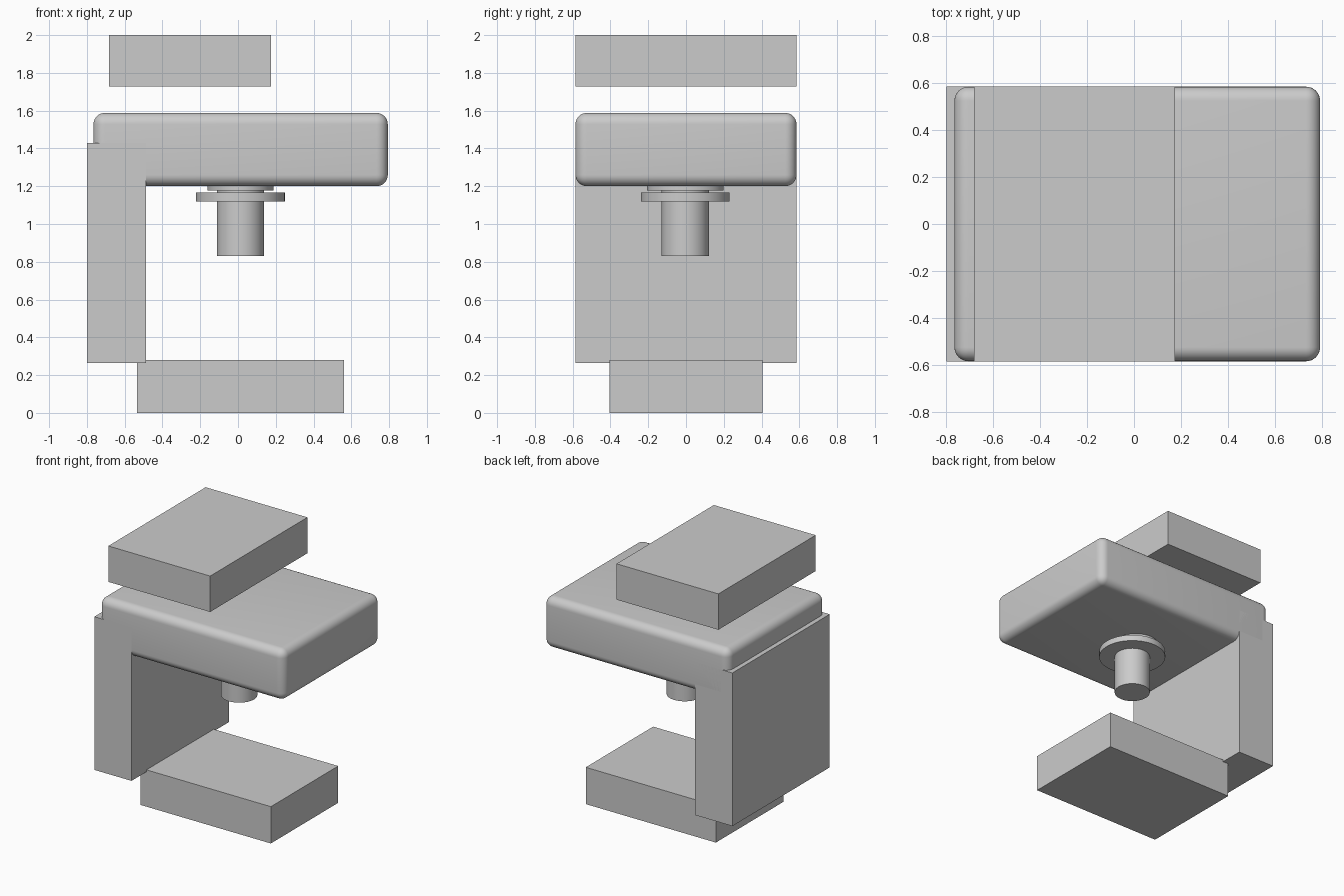
import bpy
import math

if "Cube" in bpy.data.objects:
    bpy.data.objects.remove(bpy.data.objects["Cube"])


def box(name, x, y, z):
    """Box from (min, max) ranges on each axis."""
    bpy.ops.mesh.primitive_cube_add(
        size=1, location=[(a + b) / 2 for a, b in (x, y, z)])
    ob = bpy.context.object
    ob.name = name
    ob.scale = [b - a for a, b in (x, y, z)]
    bpy.ops.object.transform_apply(location=False, rotation=False, scale=True)
    return ob


def disc(name, rx, ry, z0, z1):
    """Upright smooth cylinder on the nozzle axis."""
    bpy.ops.mesh.primitive_cylinder_add(
        vertices=64, radius=1, depth=z1 - z0,
        location=(0.013, -0.004, (z0 + z1) / 2))
    ob = bpy.context.object
    ob.name = name
    ob.scale = (rx, ry, 1)
    bpy.ops.object.transform_apply(location=False, rotation=False, scale=True)
    bpy.ops.object.shade_smooth_by_angle(angle=math.radians(35))
    return ob


# Plain blocks: base, column, floating lid
box("base_tray", (-0.535, 0.56), (-0.405, 0.405), (0, 0.28))
box("rear_column", (-0.80, -0.487), (-0.585, 0.585), (0.265, 1.43))
box("top_tank", (-0.682, 0.175), (-0.585, 0.585), (1.727, 2.0))

# Rounded head
head = box("head", (-0.765, 0.793), (-0.585, 0.585), (1.20, 1.588))
bevel = head.modifiers.new("rounding", 'BEVEL')
bevel.width = 0.06
bevel.segments = 8
bpy.ops.object.modifier_apply(modifier="rounding")
bpy.ops.object.shade_smooth_by_angle(angle=math.radians(35))

# Nozzle under the head
disc("nozzle", 0.125, 0.125, 0.83, 1.21)
disc("nozzle_flange", 0.235, 0.235, 1.12, 1.166)
disc("nozzle_mount", 0.175, 0.203, 1.177, 1.21)
